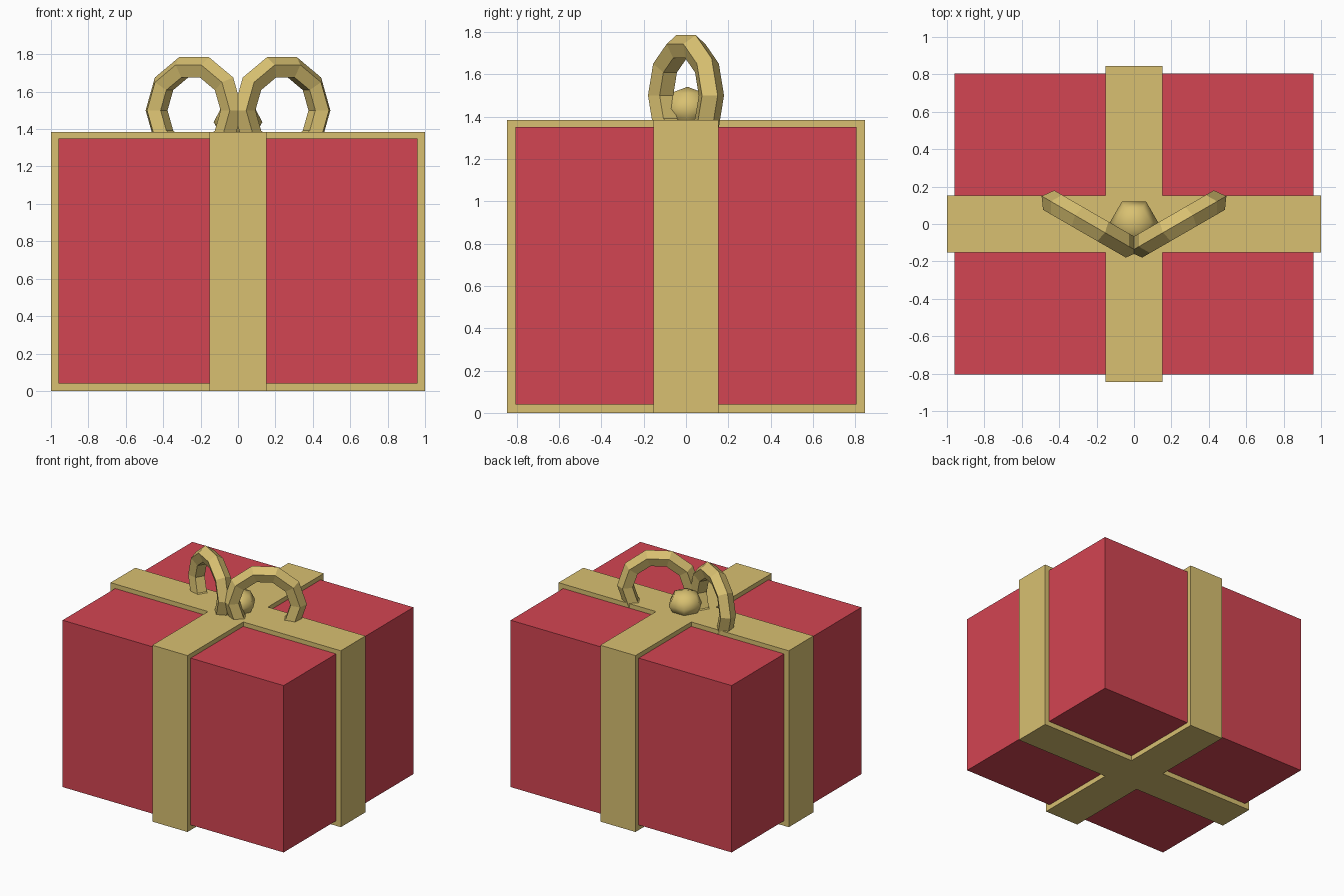
import bpy
import bmesh
import math

if "Cube" in bpy.data.objects:
    bpy.data.objects.remove(bpy.data.objects["Cube"])


def material(name, rgb):
    m = bpy.data.materials.new(name)
    m.diffuse_color = (*rgb, 1.0)
    m.use_nodes = True
    m.node_tree.nodes["Principled BSDF"].inputs["Base Color"].default_value = m.diffuse_color
    return m


RED = material("wrapping red", (0.65, 0.059, 0.084))
GOLD = material("ribbon gold", (0.69, 0.53, 0.165))


def prism(name, outline, z0, z1, mat):
    """Extrude a flat outline from z0 up to z1."""
    bm = bmesh.new()
    base = bm.faces.new([bm.verts.new((x, y, z0)) for x, y in outline])
    top = bmesh.ops.extrude_face_region(bm, geom=[base], use_keep_orig=True)["geom"]
    for v in top:
        if isinstance(v, bmesh.types.BMVert):
            v.co.z = z1
    bmesh.ops.recalc_face_normals(bm, faces=bm.faces)
    mesh = bpy.data.meshes.new(name)
    bm.to_mesh(mesh)
    bm.free()
    mesh.materials.append(mat)
    obj = bpy.data.objects.new(name, mesh)
    bpy.context.collection.objects.link(obj)
    return obj


# Wrapped box
X, Y = 0.96, 0.805
prism("gift_box", [(-X, -Y), (X, -Y), (X, Y), (-X, Y)], 0.04, 1.35, RED)

# Crossed ribbon bands as one plus-shaped prism standing proud of the box
RX, RY, W = 1.0, 0.845, 0.153
quarter = [(RX, W), (W, W), (W, RY)]
plus = (quarter
        + [(-x, y) for x, y in reversed(quarter)]
        + [(-x, -y) for x, y in quarter]
        + [(x, -y) for x, y in reversed(quarter)])
prism("ribbon_bands", plus, 0.0, 1.385, GOLD)

# Bow loops: faceted rings swept backwards, sunk into the ribbon
for side, label in ((-1, "left"), (1, "right")):
    bpy.ops.mesh.primitive_torus_add(
        major_segments=10, minor_segments=5,
        major_radius=0.236, minor_radius=0.063,
        location=(side * 0.235, 0, 1.5),
        rotation=(math.pi / 2, 0, side * math.radians(30)))
    loop = bpy.context.object
    loop.name = label + "_bow_loop"
    loop.data.materials.append(GOLD)
    bpy.ops.object.shade_flat()

# Rounded knot between the loops
bpy.ops.mesh.primitive_uv_sphere_add(
    segments=6, ring_count=4, radius=1, location=(0, 0.007, 1.437))
knot = bpy.context.object
knot.name = "bow_knot"
knot.scale = (0.13, 0.13, 0.104)
knot.rotation_euler.z = math.radians(30)
knot.data.materials.append(GOLD)
bpy.ops.object.shade_smooth()
